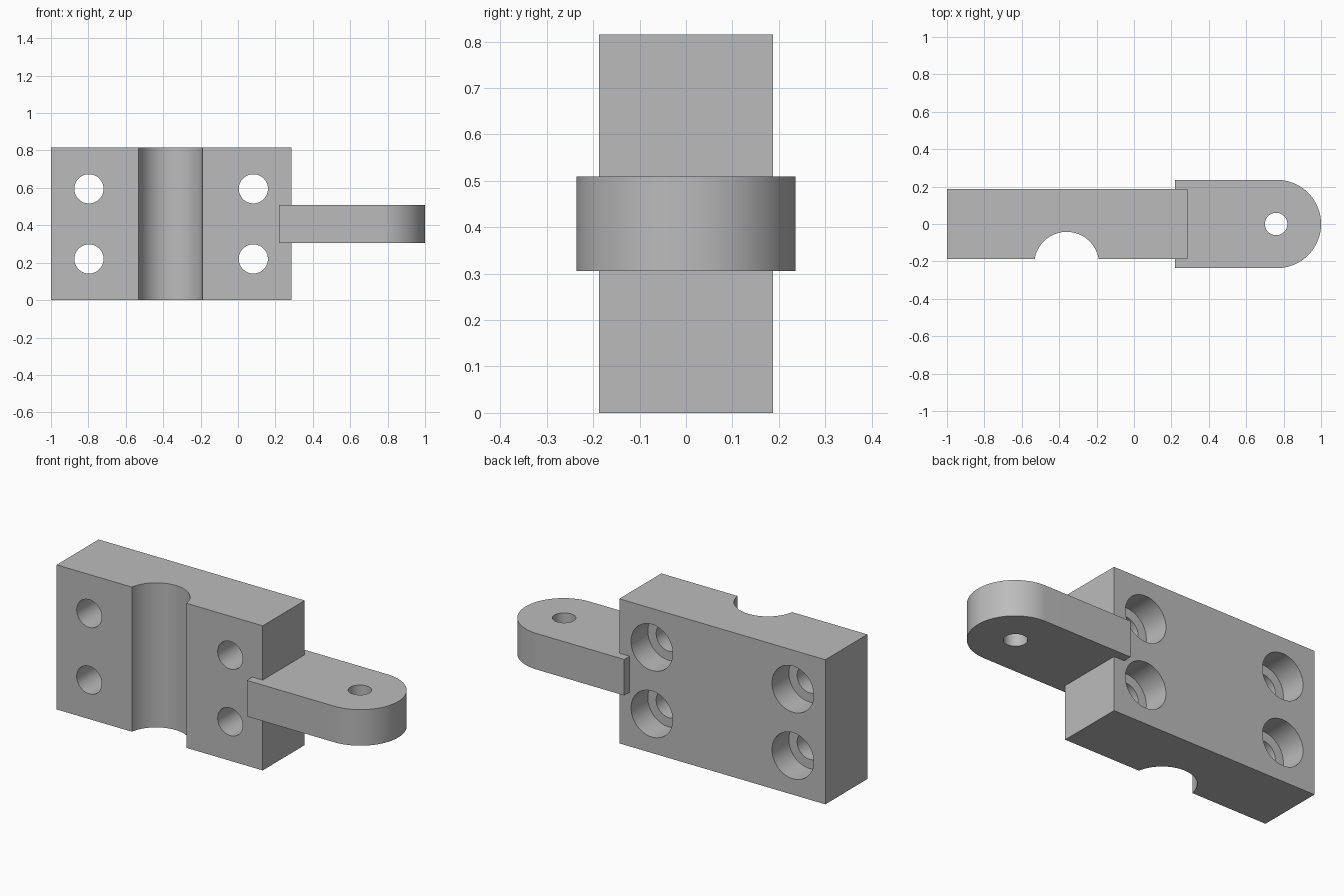
import bpy
import bmesh
from math import pi, cos, sin, asin, radians
from mathutils import Matrix

cube = bpy.data.objects.get("Cube")
if cube:
    bpy.data.objects.remove(cube, do_unlink=True)

grey = bpy.data.materials.new("plain grey")
grey.use_nodes = True
grey.diffuse_color = (0.5, 0.5, 0.5, 1)
grey.node_tree.nodes["Principled BSDF"].inputs["Base Color"].default_value = (0.5, 0.5, 0.5, 1)


def make_object(name, bm):
    bmesh.ops.recalc_face_normals(bm, faces=bm.faces)
    mesh = bpy.data.meshes.new(name)
    bm.to_mesh(mesh)
    bm.free()
    mesh.materials.append(grey)
    obj = bpy.data.objects.new(name, mesh)
    bpy.context.scene.collection.objects.link(obj)
    return obj


def arc(cx, cy, r, start, end, steps):
    angles = [start + (end - start) * i / steps for i in range(steps + 1)]
    return [(cx + r * cos(a), cy + r * sin(a)) for a in angles]


def extrude_profile(name, points, z0, z1):
    bm = bmesh.new()
    face = bm.faces.new([bm.verts.new((x, y, z0)) for x, y in points])
    new = bmesh.ops.extrude_face_region(bm, geom=[face])["geom"]
    verts = [v for v in new if isinstance(v, bmesh.types.BMVert)]
    bmesh.ops.translate(bm, verts=verts, vec=(0, 0, z1 - z0))
    return make_object(name, bm)


def cylinder(bm, x, y, z, r, depth, along_y):
    matrix = Matrix.Translation((x, y, z))
    if along_y:
        matrix = matrix @ Matrix.Rotation(pi / 2, 4, "X")
    bmesh.ops.create_cone(bm, cap_ends=True, segments=64, radius1=r, radius2=r,
                          depth=depth, matrix=matrix)


def cut(target, bm, name):
    cutter = make_object(name, bm)
    cutter.hide_render = True
    mod = target.modifiers.new(name, "BOOLEAN")
    mod.operation = "DIFFERENCE"
    mod.solver = "EXACT"
    mod.object = cutter
    bpy.context.view_layer.objects.active = target
    bpy.ops.object.modifier_apply(modifier=name)
    bpy.data.objects.remove(cutter, do_unlink=True)


# Clamp block with a round groove down its front
LEFT, RIGHT, HALF, HEIGHT = -1, 0.285, 0.187, 0.815
groove_x, groove_y, groove_r = -0.36, -0.215, 0.173
lip = asin((-HALF - groove_y) / groove_r)
groove = arc(groove_x, groove_y, groove_r, pi - lip, lip, 48)
block = extrude_profile("clamp_block",
                        [(LEFT, HALF), (LEFT, -HALF)] + groove + [(RIGHT, -HALF), (RIGHT, HALF)],
                        0, HEIGHT)

# Four bolt holes, counterbored from the back
BORE_DEPTH = 0.15
holes = [(x, z) for x in (-0.797, 0.082) for z in (0.22, 0.595)]
bm = bmesh.new()
for x, z in holes:
    cylinder(bm, x, 0, z, 0.078, 1, True)
cut(block, bm, "bolt_holes")
bm = bmesh.new()
for x, z in holes:
    cylinder(bm, x, HALF, z, 0.13, 2 * BORE_DEPTH, True)
cut(block, bm, "counterbores")

# Round-ended side lug with a vertical pin hole
lug_r = 0.236
end_x = 1 - lug_r
lug = extrude_profile("side_lug",
                      [(0.22, lug_r), (0.22, -lug_r)] + arc(end_x, 0, lug_r, -pi / 2, pi / 2, 64),
                      0.306, 0.509)
bm = bmesh.new()
cylinder(bm, end_x - 0.004, 0, 0.4, 0.06, 1, False)
cut(lug, bm, "pin_hole")

# Smooth curved walls, crisp edges
bpy.ops.object.select_all(action="DESELECT")
for obj in (block, lug):
    obj.select_set(True)
bpy.context.view_layer.objects.active = block
bpy.ops.object.shade_smooth_by_angle(angle=radians(30))
